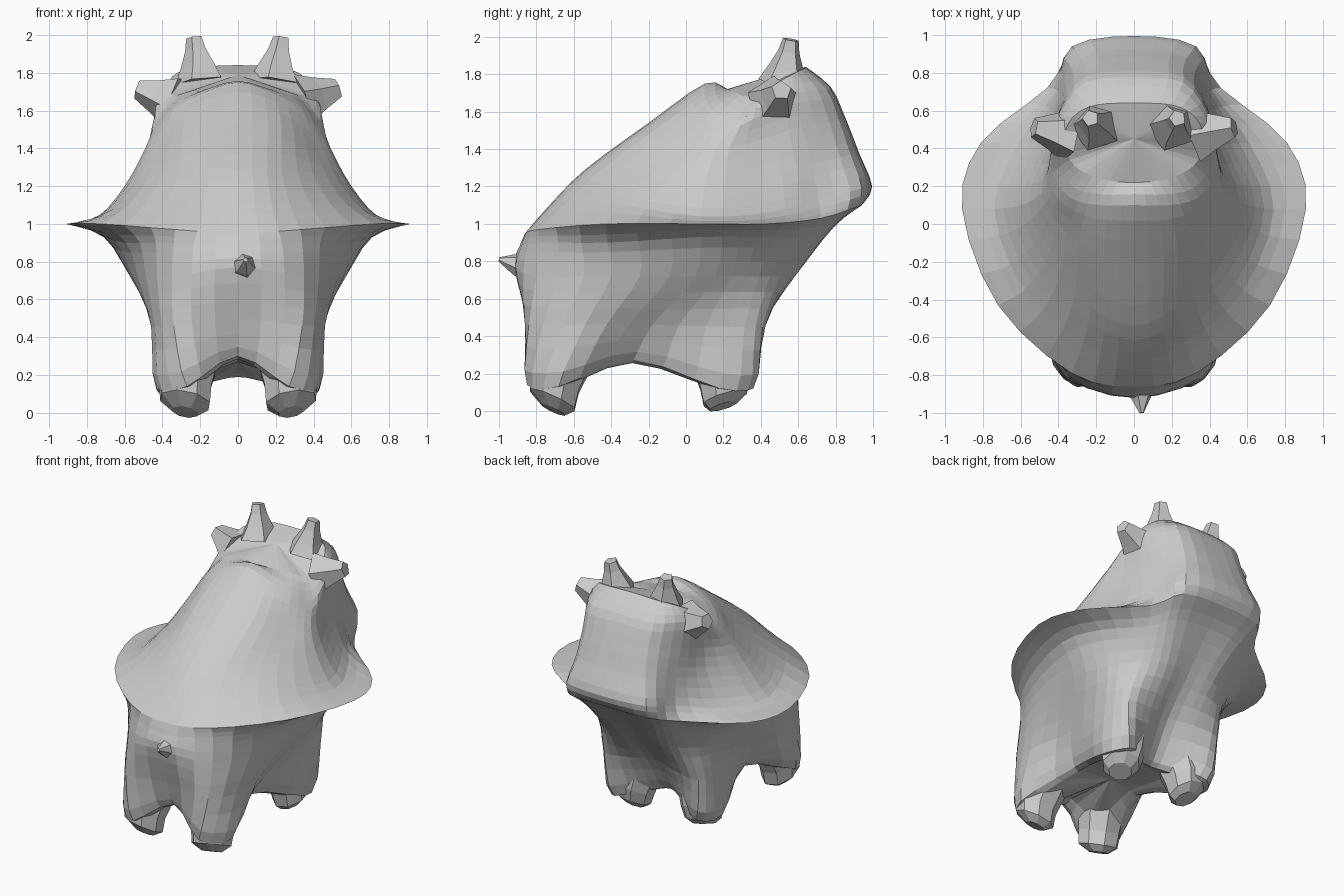
import bpy, bmesh, math
from mathutils import Vector

if "Cube" in bpy.data.objects:
    bpy.data.objects.remove(bpy.data.objects["Cube"])


def finish(bm, name):
    bmesh.ops.recalc_face_normals(bm, faces=bm.faces)
    me = bpy.data.meshes.new(name)
    bm.to_mesh(me)
    bm.free()
    ob = bpy.data.objects.new(name, me)
    bpy.context.collection.objects.link(ob)
    return ob


def spline(pts, n, closed):
    """Catmull-Rom through pts with n steps per span."""
    m, out = len(pts), []
    get = (lambda i: pts[i % m]) if closed else (lambda i: pts[max(0, min(m - 1, i))])
    for i in range(m if closed else m - 1):
        a, b, c, d = (get(i + k) for k in (-1, 0, 1, 2))
        for s in range(n):
            t = s / n
            out.append(0.5 * (2 * b + (c - a) * t + (2 * a - 5 * b + 4 * c - d) * t * t
                              + (3 * b - a - 3 * c + d) * t ** 3))
    if not closed:
        out.append(pts[-1].copy())
    return out


def bridge(bm, rings):
    n = len(rings[0])
    for r, q in zip(rings, rings[1:]):
        for i in range(n):
            j = (i + 1) % n
            bm.faces.new((r[i], r[j], q[j], q[i]))


def fan(bm, ring, centre):
    c = bm.verts.new(centre)
    for i in range(len(ring)):
        bm.faces.new((ring[i], ring[(i + 1) % len(ring)], c))


def shell(name, halves, centre):
    """Loft mirrored half rings (front centre to back centre)."""
    rings = []
    for h in halves:
        half = [Vector(p) for p in h]
        full = half + [Vector((-p.x, p.y, p.z)) for p in half[-2:0:-1]]
        rings.append(spline(full, 3, True))
    columns = [spline(list(col), 3, False) for col in zip(*rings)]
    bm = bmesh.new()
    rows = [[bm.verts.new(p) for p in row] for row in zip(*columns)]
    bridge(bm, rows)
    fan(bm, rows[-1], centre)
    return finish(bm, name)


def limb(name, stations, sides=8, turn=0.0):
    """Tapered faceted limb along (centre, radius) stations."""
    axis = (Vector(stations[-1][0]) - Vector(stations[0][0])).normalized()
    u = axis.cross(Vector((0, 1, 0.01))).normalized()
    v = axis.cross(u)
    bm = bmesh.new()
    rings = []
    for c, r in stations:
        rings.append([bm.verts.new(Vector(c) + r * (math.cos(a) * u + math.sin(a) * v))
                      for a in (turn + 2 * math.pi * k / sides for k in range(sides))])
    bridge(bm, rings)
    bm.faces.new(rings[0])
    bm.faces.new(rings[-1])
    return finish(bm, name)


# Flared edge shared by both shells
brim = [(0, -.86, .95), (.33, -.79, .97), (.72, -.43, 1), (.91, .08, 1),
        (.81, .43, 1), (.46, .72, 1.03), (.32, .91, 1.09), (0, .94, 1.1)]

# Upper shell: sloping front, ridge, crown and rear bulge
shell("upper_shell", [
    brim,
    [(0, -.73, 1.10), (.27, -.63, 1.12), (.58, -.35, 1.10), (.74, .08, 1.04),
     (.61, .43, 1.06), (.41, .71, 1.13), (.33, .94, 1.19), (0, .995, 1.2)],
    [(0, -.54, 1.29), (.23, -.44, 1.30), (.47, -.2, 1.25), (.6, .1, 1.2),
     (.48, .42, 1.25), (.39, .67, 1.32), (.28, .88, 1.37), (0, .925, 1.38)],
    [(0, -.2, 1.54), (.23, -.14, 1.52), (.4, 0, 1.43), (.49, .16, 1.4),
     (.43, .4, 1.45), (.39, .62, 1.52), (.26, .82, 1.55), (0, .855, 1.56)],
    [(0, .1, 1.75), (.19, .1, 1.69), (.34, .14, 1.61), (.43, .27, 1.55),
     (.43, .43, 1.65), (.39, .58, 1.7), (.26, .75, 1.72), (0, .775, 1.73)],
    [(0, .22, 1.72), (.13, .23, 1.72), (.26, .27, 1.7), (.34, .34, 1.68),
     (.37, .46, 1.74), (.32, .57, 1.8), (.2, .63, 1.83), (0, .64, 1.84)],
], (0, .45, 1.79))

# Lower body drawn out into four stubby legs, hollowed between them
shell("lower_body", [
    brim,
    [(0, -.89, .88), (.34, -.78, .9), (.59, -.42, .9), (.71, .08, .93),
     (.62, .38, .93), (.4, .63, .93), (.27, .77, .97), (0, .79, .99)],
    [(0, -.92, .77), (.35, -.8, .72), (.53, -.4, .72), (.57, .05, .72),
     (.5, .32, .72), (.36, .5, .72), (.2, .59, .73), (0, .58, .74)],
    [(0, -.84, .5), (.34, -.84, .46), (.46, -.54, .46), (.41, -.18, .46),
     (.45, .23, .45), (.39, .41, .45), (.19, .41, .47), (0, .36, .48)],
    [(0, -.76, .3), (.27, -.85, .14), (.43, -.68, .13), (.29, -.28, .27),
     (.43, .18, .12), (.34, .36, .12), (.16, .27, .18), (0, .2, .21)],
    [(0, -.66, .3), (.15, -.65, .22), (.21, -.54, .22), (.2, -.28, .27),
     (.21, .05, .22), (.17, .12, .21), (.09, .13, .2), (0, .12, .21)],
], (0, -.25, .27))

# Small pointed nose
limb("nose", [((.03, -.83, .78), .11), ((.035, -.92, .785), .055),
              ((.04, -1, .81), .012)], 6)

for s, side in ((1, "right"), (-1, "left")):
    # Stubby feet
    limb("front_foot_" + side, [((s * .28, -.71, .005), .07), ((s * .28, -.715, .06), .14),
                                ((s * .28, -.7, .16), .15), ((s * .26, -.65, .3), .17),
                                ((s * .2, -.52, .42), .17)], 8, .39)
    limb("back_foot_" + side, [((s * .29, .2, .025), .08), ((s * .29, .21, .07), .13),
                               ((s * .28, .21, .16), .15), ((s * .255, .18, .3), .17),
                               ((s * .2, .08, .42), .17)], 8, .39)
    # Blunt crown horns
    limb("top_horn_" + side, [((s * .2, .52, 1.75), .14), ((s * .205, .535, 1.83), .1),
                              ((s * .22, .55, 1.92), .06), ((s * .23, .56, 1.985), .045)], 5)
    limb("side_horn_" + side, [((s * .34, .47, 1.65), .15), ((s * .43, .49, 1.68), .1),
                               ((s * .53, .51, 1.715), .055)], 5)
